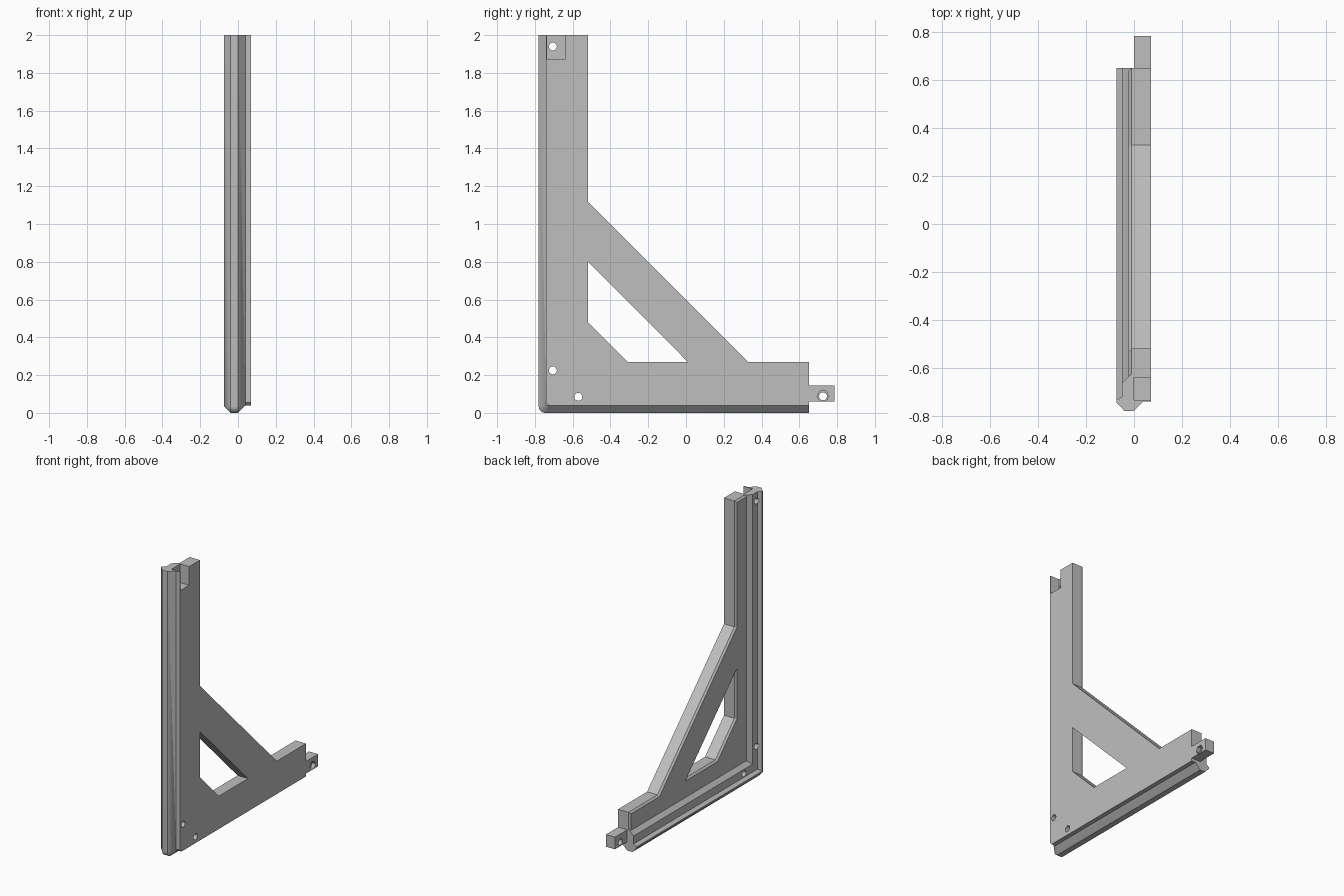
import bpy, bmesh, math
from mathutils import Vector, Matrix

cube = bpy.data.objects.get("Cube")
if cube:
    bpy.data.objects.remove(cube, do_unlink=True)

GREY = (0.52, 0.52, 0.52, 1)
mat = bpy.data.materials.new("grey_plastic")
mat.use_nodes = True
mat.diffuse_color = GREY
mat.node_tree.nodes["Principled BSDF"].inputs["Base Color"].default_value = GREY

FRONT, BACK, TOP = -0.78, 0.65, 2.0


def finish(name, bm):
    bmesh.ops.recalc_face_normals(bm, faces=bm.faces[:])
    me = bpy.data.meshes.new(name)
    bm.to_mesh(me)
    bm.free()
    me.materials.append(mat)
    ob = bpy.data.objects.new(name, me)
    bpy.context.collection.objects.link(ob)
    return ob


def box(name, x0, x1, y0, y1, z0, z1):
    bm = bmesh.new()
    bmesh.ops.create_cube(bm, size=1)
    for v in bm.verts:
        v.co = (x0 + (v.co.x + .5) * (x1 - x0), y0 + (v.co.y + .5) * (y1 - y0),
                z0 + (v.co.z + .5) * (z1 - z0))
    return finish(name, bm)


def drill(name, y, z, r, x0=-0.2, x1=0.2, sides=24):
    """Cylinder along x."""
    bm = bmesh.new()
    bmesh.ops.create_cone(bm, cap_ends=True, segments=sides, radius1=r, radius2=r,
                          depth=x1 - x0,
                          matrix=Matrix.Translation(((x0 + x1) / 2, y, z))
                          @ Matrix.Rotation(math.pi / 2, 4, 'Y'))
    return finish(name, bm)


def inset(loop, d):
    """Mitred offset to the left of a y-z polygon."""
    pts = [Vector(p) for p in loop]
    out = []
    for i, p in enumerate(pts):
        a = (p - pts[i - 1]).normalized()
        b = (pts[(i + 1) % len(pts)] - p).normalized()
        na, nb = Vector((-a.y, a.x)), Vector((-b.y, b.x))
        out.append(p + (na + nb) * (d / (1 + na.dot(nb))))
    return out


def boolean(target, tool, operation):
    m = target.modifiers.new("boolean", 'BOOLEAN')
    m.operation, m.solver, m.object = operation, 'EXACT', tool
    bpy.context.view_layer.objects.active = target
    bpy.ops.object.modifier_apply(modifier=m.name)
    bpy.data.objects.remove(tool, do_unlink=True)


# Braced plate: outline counter-clockwise, window clockwise, one chamfered face
outline = [(-.725, .04), (BACK, .04), (BACK, .27), (.33, .27), (-.52, 1.12),
           (-.52, TOP), (-.74, TOP), (-.74, .055)]
window = [(-.52, .48), (-.52, .80), (.01, .27), (-.31, .27)]
bm = bmesh.new()
caps = ([], [])
for loop in (outline, window):
    rings = []
    for x, d in ((.07, 0), (-.01, 0), (-.022, .012)):
        rings.append([bm.verts.new((x, p[0], p[1])) for p in inset(loop, d)])
    n = len(loop)
    for a, b in zip(rings, rings[1:]):
        for i in range(n):
            bm.faces.new((a[i], a[(i + 1) % n], b[(i + 1) % n], b[i]))
    for cap, ring in zip(caps, (rings[0], rings[-1])):
        cap += [bm.edges.get((ring[i], ring[(i + 1) % n])) for i in range(n)]
for cap in caps:
    bmesh.ops.triangle_fill(bm, edges=cap, use_beauty=True)
bracket = finish("bracket", bm)

# Outer rim: profile of (x, distance from outer edge) swept round the corner
profile = [(-.04, 0), (0, 0), (.04, .04), (.04, .10), (.01, .15), (-.013, .152),
           (-.05, .115), (-.05, .06), (-.073, .045), (-.073, .035)]
R, STEPS = .035, 6


def station(x, d, k):
    if k < 0:
        return (x, FRONT + d, TOP)
    if k > STEPS:
        return (x, BACK, d)
    if d >= R - .001:
        return (x, FRONT + d, d)
    a = math.pi + k / STEPS * math.pi / 2
    return (x, FRONT + R + (R - d) * math.cos(a), R + (R - d) * math.sin(a))


bm = bmesh.new()
rings = [[bm.verts.new(station(x, d, k)) for x, d in profile]
         for k in range(-1, STEPS + 2)]
n = len(profile)
for a, b in zip(rings, rings[1:]):
    for i in range(n):
        bm.faces.new((a[i], a[(i + 1) % n], b[(i + 1) % n], b[i]))
bm.faces.new(rings[0])
bm.faces.new(rings[-1])
bmesh.ops.remove_doubles(bm, verts=bm.verts[:], dist=1e-5)
bmesh.ops.dissolve_degenerate(bm, edges=bm.edges[:], dist=1e-5)
boolean(bracket, finish("rim", bm), 'UNION')

# Joining tab at the back end
boolean(bracket, box("tab", 0, .07, .60, .785, .06, .145), 'UNION')

# Socket at the top, screw holes and nut recess
boolean(bracket, box("socket_cutter", 0, .2, -.735, -.64, 1.87, 2.1), 'DIFFERENCE')
for y, z in ((-.705, 1.94), (-.705, .225), (-.57, .085), (.725, .088)):
    boolean(bracket, drill("hole_cutter", y, z, .021), 'DIFFERENCE')
boolean(bracket, drill("nut_cutter", .725, .088, .031, .045, .2, 6), 'DIFFERENCE')

bracket.select_set(True)
bpy.context.view_layer.objects.active = bracket
bpy.ops.object.shade_smooth_by_angle(angle=math.radians(25))
